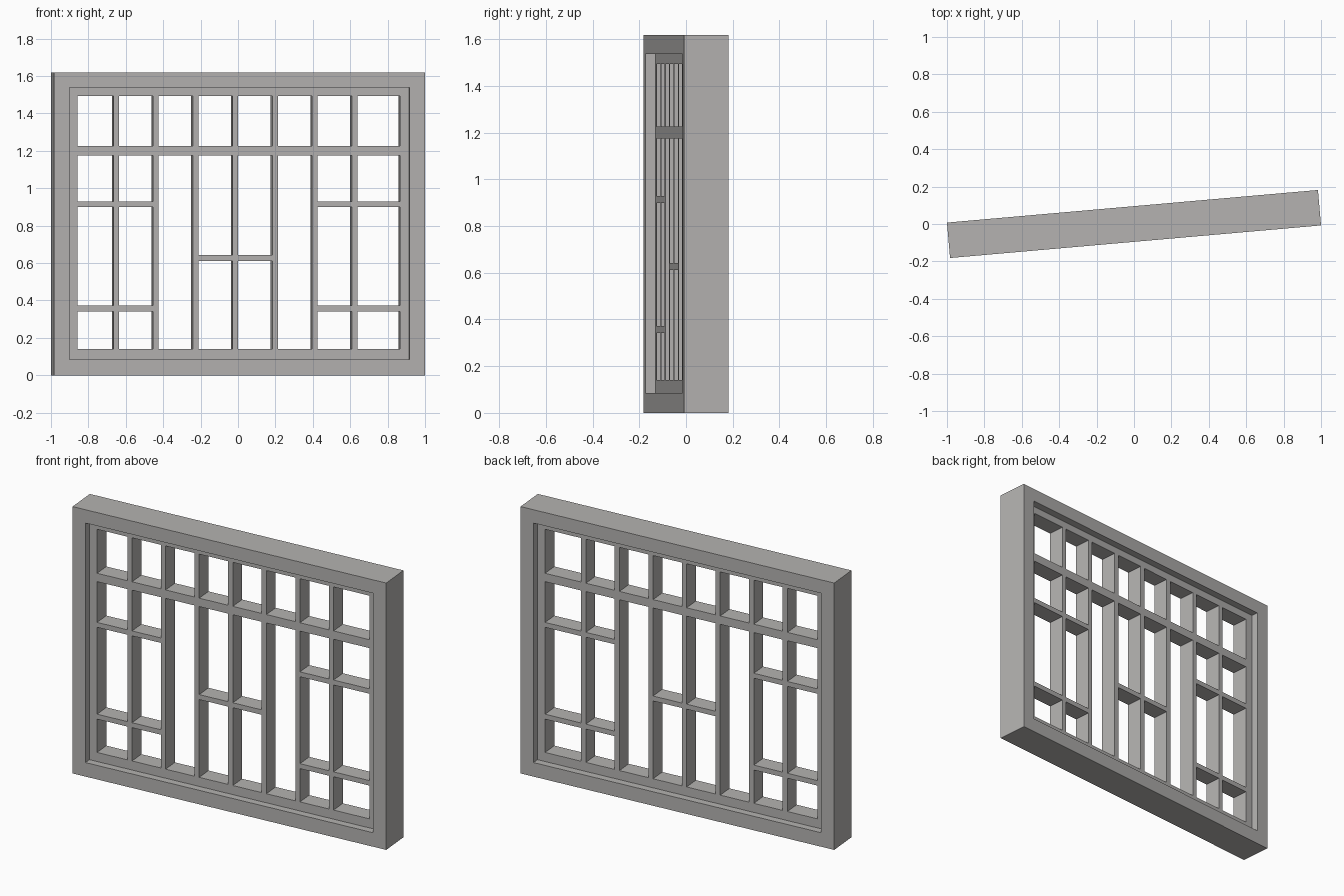
import bpy, bmesh, math

cube = bpy.data.objects.get("Cube")
if cube:
    bpy.data.objects.remove(cube, do_unlink=True)

TURN = math.radians(5.02)
BARS = [-0.0185 + 0.2132 * k for k in range(-3, 4)]
SIDE = 0.865                     # half width of the glazed opening
BOTTOM, TOP = 0.14, 1.494        # height range of the opening
TRANSOM = (1.176, 1.227)
DEPTH, BAR = 0.102, 0.03

grey = bpy.data.materials.new("warm grey")
grey.use_nodes = True
colour = (0.46, 0.45, 0.44, 1)
grey.diffuse_color = colour
grey.node_tree.nodes["Principled BSDF"].inputs["Base Color"].default_value = colour


def finish(name, bm):
    """Turn a bmesh into an object set at the window's angle."""
    bmesh.ops.recalc_face_normals(bm, faces=bm.faces)
    mesh = bpy.data.meshes.new(name)
    bm.to_mesh(mesh)
    bm.free()
    mesh.materials.append(grey)
    obj = bpy.data.objects.new(name, mesh)
    obj.rotation_euler.z = TURN
    bpy.context.collection.objects.link(obj)


def box(name, x0, x1, z0, z1):
    bm = bmesh.new()
    bmesh.ops.create_cube(bm, size=1)
    for v in bm.verts:
        v.co = ((x0 + x1) / 2 + v.co.x * (x1 - x0), v.co.y * DEPTH,
                (z0 + z1) / 2 + v.co.z * (z1 - z0))
    finish(name, bm)


def frame(name, outer, inner, depth):
    """Rectangular ring; outer and inner are (half width, bottom, top)."""
    bm = bmesh.new()
    loops = []
    for (w, low, high), y in ((outer, -depth / 2), (inner, -depth / 2),
                              (inner, depth / 2), (outer, depth / 2)):
        corners = ((-w, low), (w, low), (w, high), (-w, high))
        loops.append([bm.verts.new((x, y, z)) for x, z in corners])
    for a, b in zip(loops, loops[1:] + loops[:1]):
        for i in range(4):
            j = (i + 1) % 4
            bm.faces.new((a[i], a[j], b[j], b[i]))
    finish(name, bm)


# Outer casing and the thinner sash set back inside it
recess = (0.913, 0.085, 1.538)
frame("outer_frame", (0.9955, 0, 1.619), recess, 0.19)
frame("sash_frame", recess, (SIDE, BOTTOM, TOP), DEPTH)

# Heavy transom and vertical bars above and below it
box("transom", -SIDE, SIDE, *TRANSOM)
for i, x in enumerate(BARS, 1):
    box(f"upper_bar_{i}", x - BAR / 2, x + BAR / 2, TRANSOM[1], TOP)
    box(f"lower_bar_{i}", x - BAR / 2, x + BAR / 2, BOTTOM, TRANSOM[0])

# Short horizontal bars spanning single columns
edges = [-SIDE - BAR / 2] + BARS + [SIDE + BAR / 2]
for columns, heights in (((0, 1, 6, 7), (0.914, 0.357)), ((3, 4), (0.627,))):
    for c in columns:
        for z in heights:
            box(f"cross_bar_{c + 1}", edges[c] + BAR / 2, edges[c + 1] - BAR / 2,
                z - BAR / 2, z + BAR / 2)
